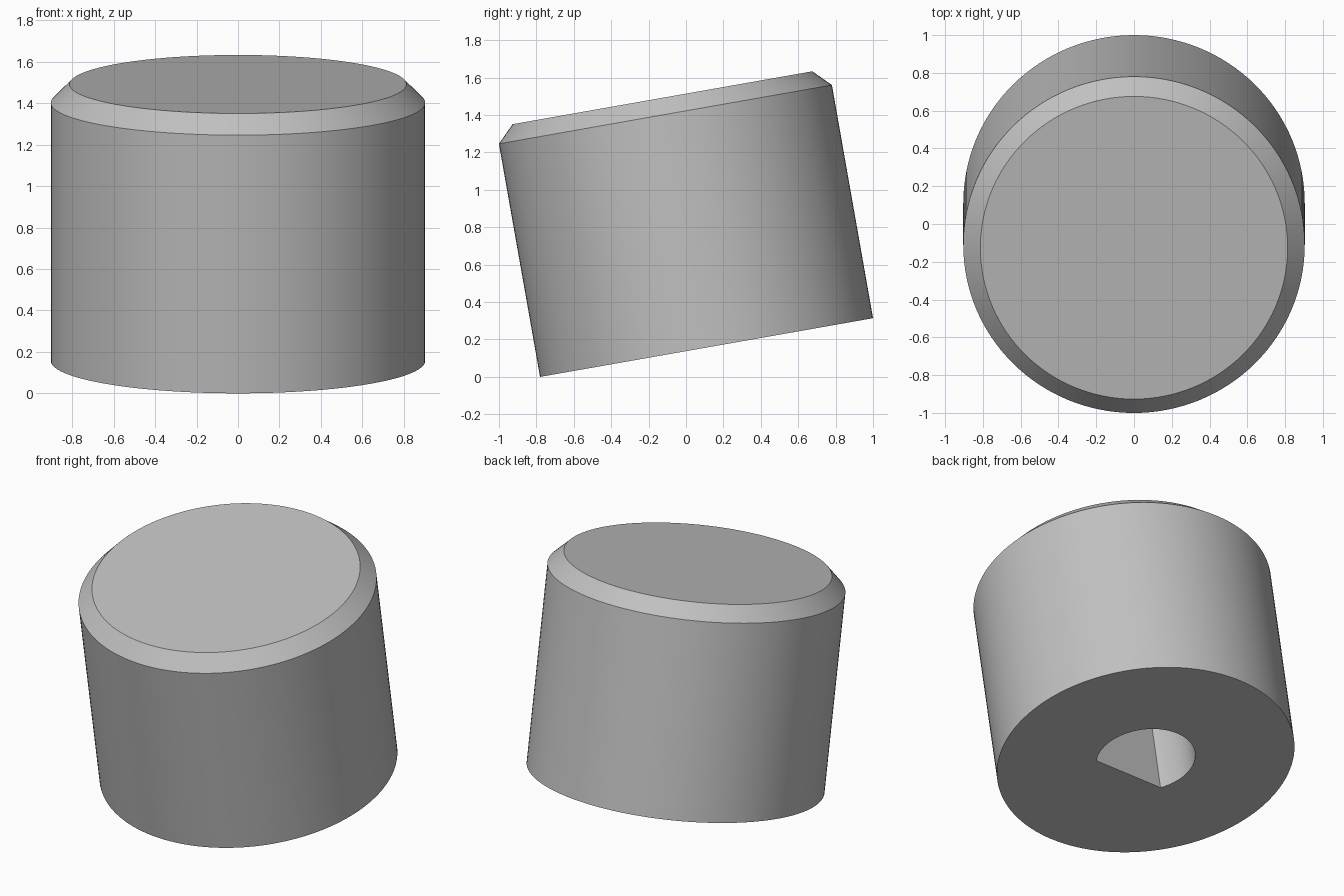
import bpy
import bmesh
from math import radians, cos, sin, pi, asin

default = bpy.data.objects.get("Cube")
if default:
    bpy.data.objects.remove(default, do_unlink=True)

TILT = radians(10)
RADIUS = 0.904
HEIGHT = 1.5 * RADIUS
CHAMFER = 0.1 * RADIUS
BORE_RADIUS = RADIUS / 3
BORE_FLAT = -0.164
BORE_DEPTH = RADIUS
SIDES = 128

grey = bpy.data.materials.new("grey")
grey.use_nodes = True
colour = (0.53, 0.53, 0.53, 1)
grey.diffuse_color = colour
grey.node_tree.nodes["Principled BSDF"].inputs["Base Color"].default_value = colour


def make_loft(name, sections):
    """Solid through stacked outlines, each a list of (x, y) points and a height."""
    bm = bmesh.new()
    rings = [[bm.verts.new((x, y, z)) for x, y in outline] for outline, z in sections]
    for low, high in zip(rings, rings[1:]):
        for i in range(len(low)):
            j = (i + 1) % len(low)
            bm.faces.new((low[i], low[j], high[j], high[i]))
    bm.faces.new(rings[0][::-1])
    bm.faces.new(rings[-1])
    mesh = bpy.data.meshes.new(name)
    bm.to_mesh(mesh)
    bm.free()
    mesh.materials.append(grey)
    obj = bpy.data.objects.new(name, mesh)
    bpy.context.collection.objects.link(obj)
    return obj


def arc(radius, start, end, steps):
    return [(radius * cos(start + (end - start) * i / steps),
             radius * sin(start + (end - start) * i / steps)) for i in range(steps + 1)]


# Knob body with a chamfered top rim
wide = arc(RADIUS, 0, 2 * pi, SIDES)[:-1]
narrow = arc(RADIUS - CHAMFER, 0, 2 * pi, SIDES)[:-1]
knob = make_loft("knob_body", [(wide, 0), (wide, HEIGHT - CHAMFER), (narrow, HEIGHT)])

# D-shaped shaft bore, cut from below
flat_angle = asin(BORE_FLAT / BORE_RADIUS)
d_shape = arc(BORE_RADIUS, flat_angle, pi - flat_angle, 64)
cutter = make_loft("shaft_bore_cutter", [(d_shape, -0.1), (d_shape, BORE_DEPTH)])
cutter.hide_render = True

bore = knob.modifiers.new("shaft_bore", "BOOLEAN")
bore.operation = "DIFFERENCE"
bore.solver = "EXACT"
bore.object = cutter
bpy.ops.object.select_all(action="DESELECT")
bpy.context.view_layer.objects.active = knob
knob.select_set(True)
bpy.ops.object.modifier_apply(modifier=bore.name)
bpy.data.objects.remove(cutter, do_unlink=True)

# Smooth sides with crisp rims
bpy.ops.object.shade_smooth_by_angle(angle=radians(30))

# Tilt towards the front, resting on the lower front edge
knob.rotation_euler.x = TILT
knob.location = (0, 1 - RADIUS * cos(TILT), RADIUS * sin(TILT))
